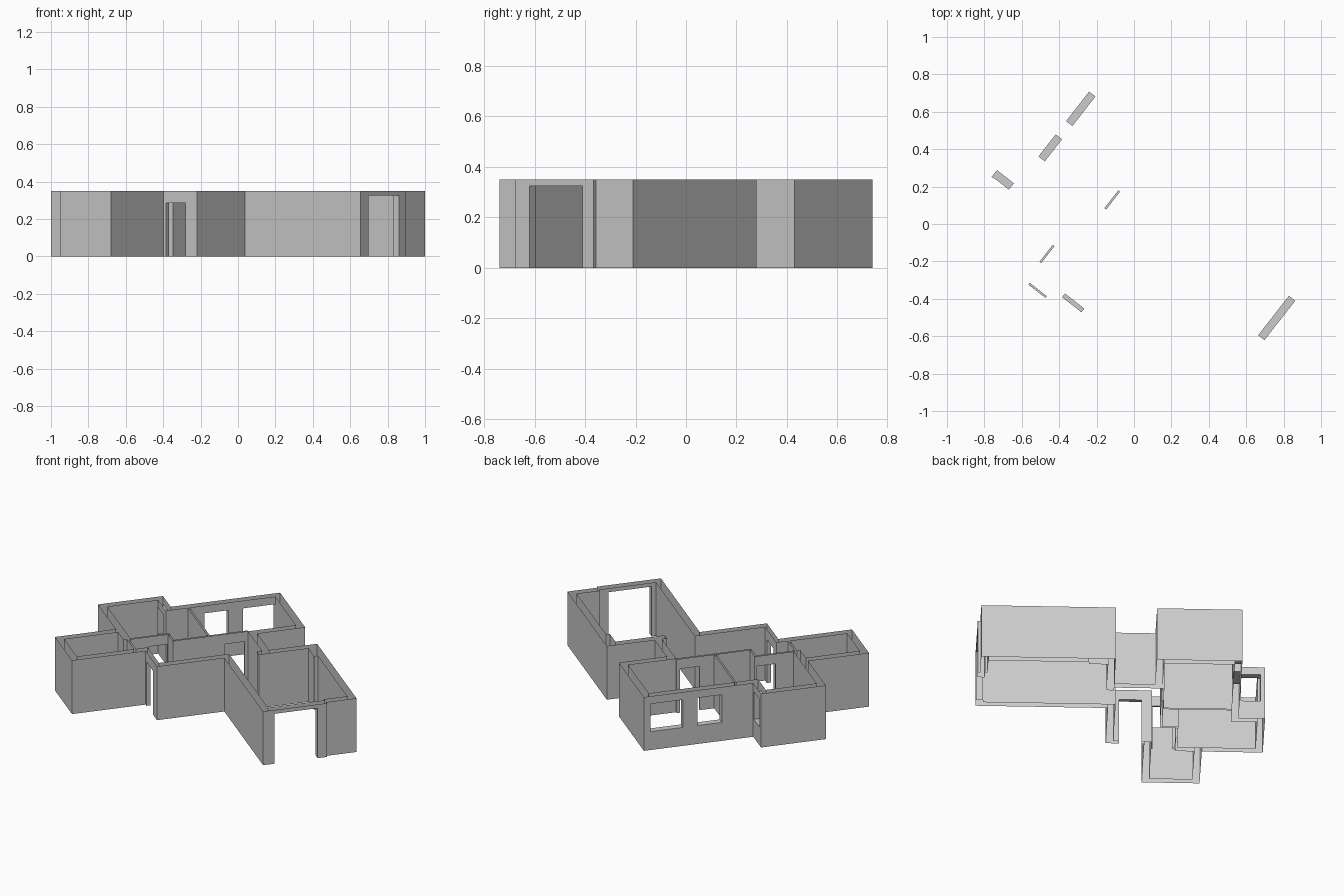
import bpy, bmesh, math
from mathutils import Matrix

cube = bpy.data.objects.get("Cube")
if cube:
    bpy.data.objects.remove(cube, do_unlink=True)

HEIGHT = 0.35
T = 0.043          # outer wall thickness
P = 0.012          # partition thickness
TURN = math.radians(52)

plaster = bpy.data.materials.new("plaster_grey")
plaster.use_nodes = True
colour = (0.6, 0.6, 0.6, 1)
plaster.diffuse_color = colour
plaster.node_tree.nodes["Principled BSDF"].inputs["Base Color"].default_value = colour

# Plan axes: u runs along the gable walls, v along the long walls.
# Each wall is a footprint (u0, u1, v0, v1).
outer_walls = [
    # front wing
    (-1.0, -1.0 + T, -0.422, -0.08),
    (-1.0, -0.52, -0.08 - T, -0.08),
    (-1.0, -0.581, -0.422, -0.422 + T),
    # entrance wall
    (-0.545, -0.52, -0.08 - T, 0.148),
    (-0.545, -0.13, 0.148 - T, 0.148),
    # large room, with its open side and setback
    (-0.13, -0.13 + T, 0.148 - T, 0.932),
    (-0.13, 0.264, 0.932 - T, 0.932),
    (0.264, 0.451, 0.917 - T, 0.917),
    (0.451 - T, 0.451, 0.122, 0.917),
    (0.385, 0.451, 0.122, 0.28),
    (0.08, 0.451, 0.122, 0.122 + T),
    # back recess
    (0.155 - T, 0.155, -0.121 - T, 0.122),
    (0.155 - T, 0.451, -0.121 - T, -0.121),
    # back room
    (0.451 - T, 0.451, -0.625, -0.121),
    (-0.224, 0.451, -0.625, -0.625 + T),
    # side bay
    (-0.224 - T, -0.224, -0.782, -0.625 + T),
    (-0.624, -0.224, -0.782, -0.782 + T),
    (-0.624, -0.624 + T, -0.782, -0.268),
]
partitions = [
    (-0.34, 0.112, -0.171 - P / 2, -0.171 + P / 2),
    (-0.12 - P, -0.12, -0.582, -0.171),
    (-0.34 - P, -0.34, -0.268, -0.171 + P / 2),
    (-0.603, -0.34, -0.268 - P / 2, -0.268 + P / 2),
    (-0.603, -0.603 + P, -0.268, -0.123),
]

# Openings: footprint plus sill and head height
DOOR, GATE, SILL, HEAD = 0.285, 0.325, 0.12, 0.3
openings = [
    (-0.06, 0.207, 0.88, 0.94, 0, GATE),
    (-0.55, -0.51, -0.062, 0.069, 0, DOOR),
    (0.21, 0.41, -0.63, -0.58, SILL, HEAD),
    (-0.03, 0.12, -0.63, -0.58, SILL, HEAD),
    (-0.27, -0.22, -0.755, -0.64, SILL, HEAD),
    (-0.03, 0.09, -0.18, -0.16, 0, DOOR),
    (-0.47, -0.355, -0.28, -0.26, 0, DOOR),
    (-0.61, -0.585, -0.245, -0.13, 0, DOOR),
]


def levels(values):
    return sorted(set(round(v, 4) for v in values))


boxes = outer_walls + partitions + [o[:4] for o in openings]
us = levels(v for b in boxes for v in b[:2])
vs = levels(v for b in boxes for v in b[2:])
zs = levels([0, SILL, HEAD, DOOR, GATE, HEIGHT])


def inside(u, v, box):
    return box[0] < u < box[1] and box[2] < v < box[3]


# Sort every plan cell into outer wall, partition or empty space
owner = {}
for i in range(len(us) - 1):
    for j in range(len(vs) - 1):
        u, v = (us[i] + us[i + 1]) / 2, (vs[j] + vs[j + 1]) / 2
        part = None
        if any(inside(u, v, b) for b in outer_walls):
            part = "outer_walls"
        elif any(inside(u, v, b) for b in partitions):
            part = "interior_partitions"
        if not part:
            continue
        for k in range(len(zs) - 1):
            z = (zs[k] + zs[k + 1]) / 2
            if not any(inside(u, v, o) and o[4] < z < o[5] for o in openings):
                owner[i, j, k] = part


def build(name):
    bm = bmesh.new()
    grid = (us, vs, zs)
    for cell, part in owner.items():
        if part != name:
            continue
        for axis in range(3):
            a, b = (axis + 1) % 3, (axis + 2) % 3
            for side in (0, 1):
                near = list(cell)
                near[axis] += 2 * side - 1
                # walls are open shells: no cap on top or underneath
                if tuple(near) in owner or (axis == 2 and not 0 <= near[2] < len(zs) - 1):
                    continue
                ring = []
                for da, db in ((0, 0), (1, 0), (1, 1), (0, 1)):
                    corner = list(cell)
                    corner[axis] += side
                    corner[a] += da
                    corner[b] += db
                    ring.append(bm.verts.new([grid[n][corner[n]] for n in range(3)]))
                bm.faces.new(ring if side else ring[::-1])
    bmesh.ops.remove_doubles(bm, verts=bm.verts, dist=0.0001)
    bmesh.ops.dissolve_limit(bm, angle_limit=0.01, verts=bm.verts, edges=bm.edges)
    # plan axes to world: v points to the right of u, so mirror then turn
    bm.transform(Matrix.Rotation(TURN, 4, "Z") @ Matrix.Diagonal((1, -1, 1, 1)))
    bmesh.ops.reverse_faces(bm, faces=bm.faces)
    mesh = bpy.data.meshes.new(name)
    bm.to_mesh(mesh)
    bm.free()
    mesh.materials.append(plaster)
    bpy.context.collection.objects.link(bpy.data.objects.new(name, mesh))


build("outer_walls")
build("interior_partitions")
